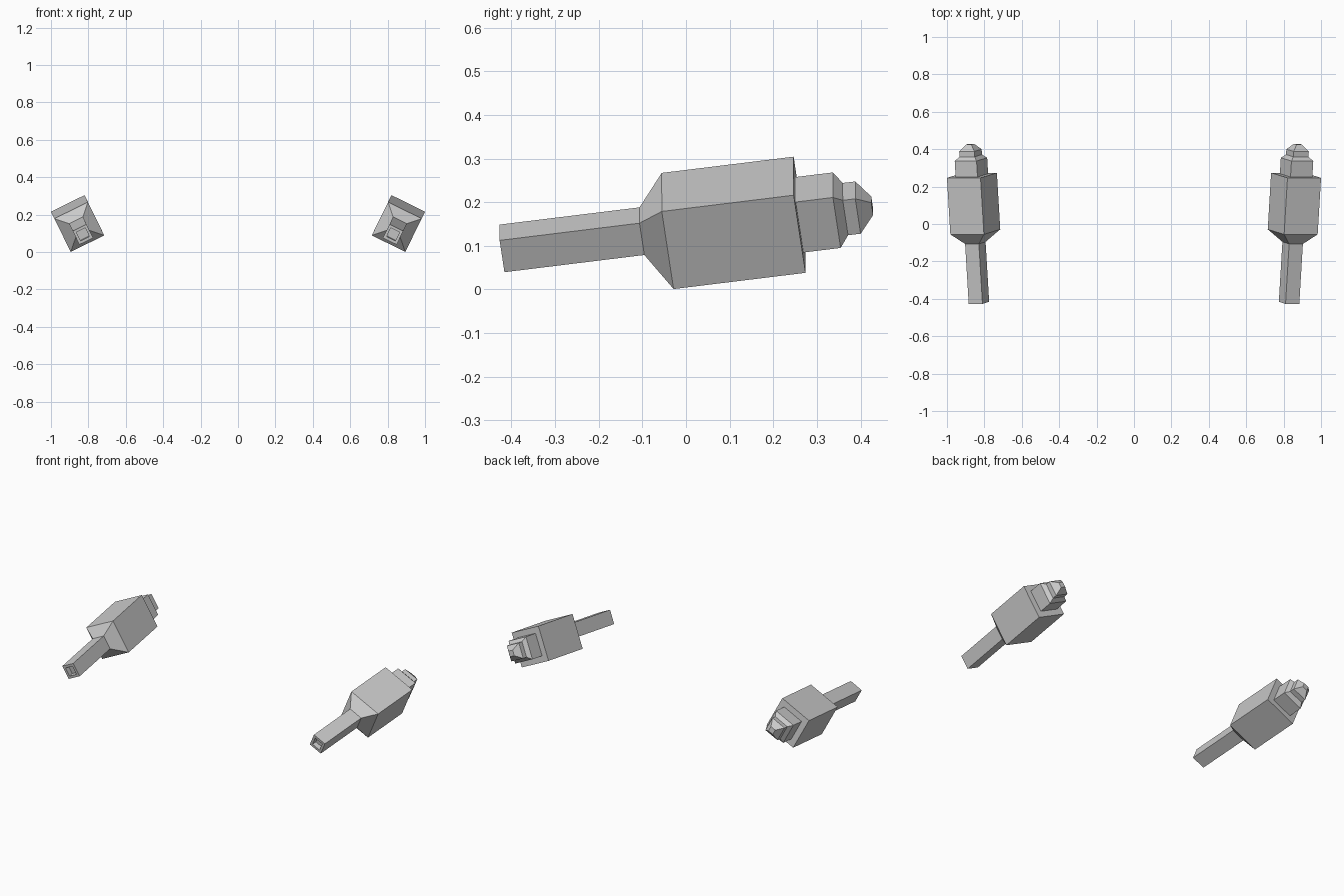
import bpy, bmesh
from mathutils import Vector

if "Cube" in bpy.data.objects:
    bpy.data.objects.remove(bpy.data.objects["Cube"])

# Tilted axis of the device and its square cross-section directions
ORIGIN = Vector((0.8485, -0.042, 0.134))
D = Vector((0.06, 1.0, 0.123)).normalized()
U = Vector((0.895, 0.0, -0.44))
U = (U - D * U.dot(D)).normalized()
V = U.cross(D).normalized()
if V.z < 0:
    V = -V


def loft(name, stations, cap_start=False, cap_end=False):
    """Square rings (distance along axis, half width, lift), mirrored in x."""
    bm = bmesh.new()
    rings = []
    for s, h, lift in stations:
        c = ORIGIN + D * s + V * lift
        rings.append([bm.verts.new(c + U * h * a + V * h * b)
                      for a, b in ((-1, -1), (1, -1), (1, 1), (-1, 1))])
    for r0, r1 in zip(rings, rings[1:]):
        for i in range(4):
            j = (i + 1) % 4
            bm.faces.new((r0[i], r0[j], r1[j], r1[i]))
    if cap_start:
        bm.faces.new(rings[0])
    if cap_end:
        bm.faces.new(rings[-1])
    bmesh.ops.recalc_face_normals(bm, faces=bm.faces)
    me = bpy.data.meshes.new(name)
    bm.to_mesh(me)
    bm.free()
    ob = bpy.data.objects.new(name, me)
    bpy.context.collection.objects.link(ob)
    mod = ob.modifiers.new("Mirror", 'MIRROR')
    mod.use_axis = (True, False, False)
    mod.use_mirror_merge = False
    return ob


# Barrel with a recessed square bore, flaring into the housing block
loft("barrel_and_housing", [
    (-0.352, 0.026, 0.0075),
    (-0.382, 0.026, 0.0075),
    (-0.382, 0.041, 0.0075),
    (-0.0585, 0.041, 0.0075),
    (0.0, 0.1, 0.0),
    (0.305, 0.1, 0.0),
], cap_start=True, cap_end=True)

# Stepped rear end, narrowing to a small blunt tip
loft("stepped_rear", [
    (0.305, 0.065, 0.0),
    (0.391, 0.065, 0.0),
    (0.411, 0.045, 0.0),
    (0.440, 0.045, 0.0),
    (0.473, 0.016, 0.0),
], cap_end=True)
